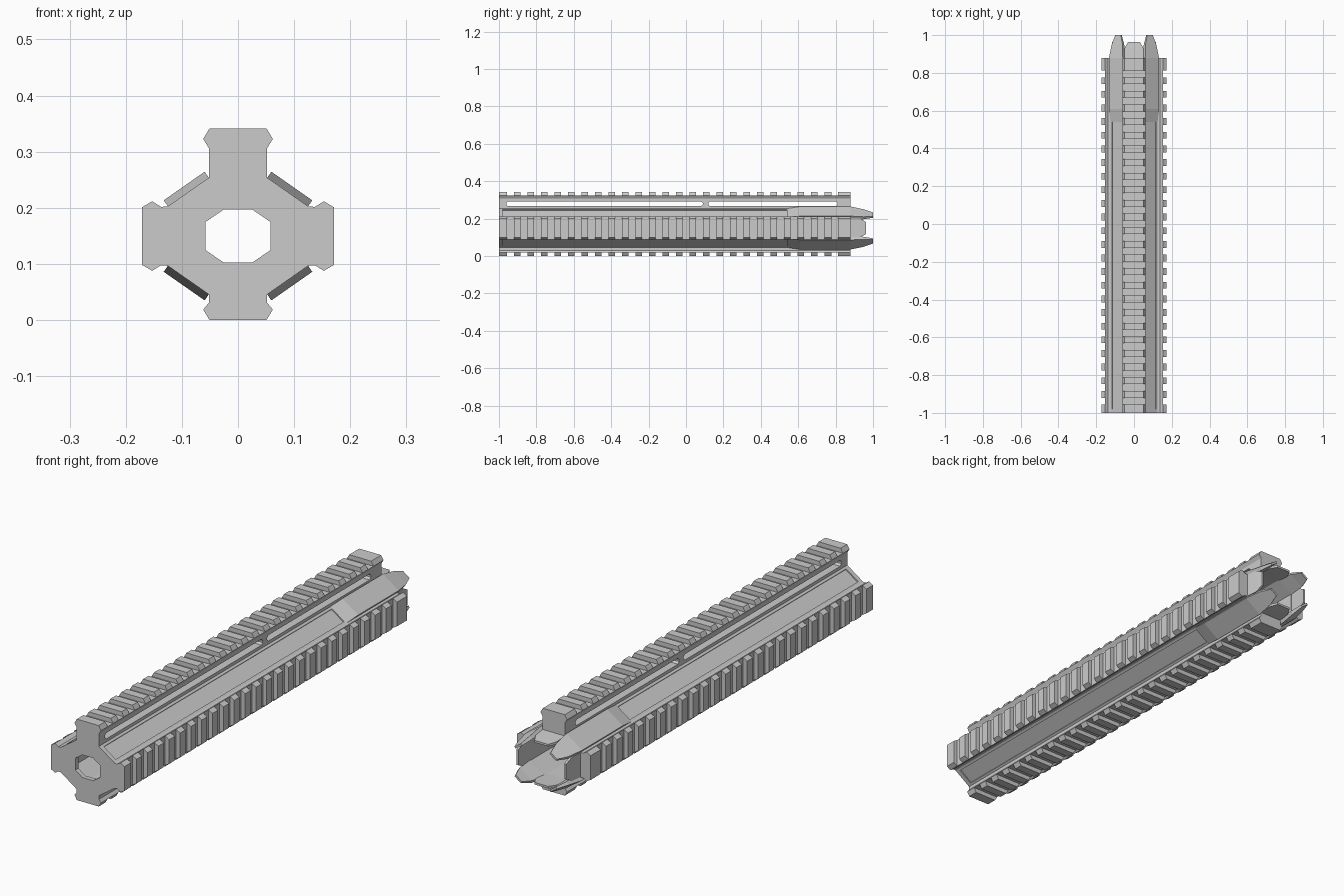
import bpy, bmesh
from mathutils import Vector

if "Cube" in bpy.data.objects:
    bpy.data.objects.remove(bpy.data.objects["Cube"])

CZ = 0.151          # tube axis height
REAR = 0.88         # end of the rails


def loft(name, rings):
    """Closed solid from a list of equal-length point rings."""
    bm = bmesh.new()
    loops = [[bm.verts.new(p) for p in r] for r in rings]
    n = len(loops[0])
    for a, b in zip(loops, loops[1:]):
        for i in range(n):
            j = (i + 1) % n
            bm.faces.new((a[i], a[j], b[j], b[i]))
    bm.faces.new(loops[0][::-1])
    bm.faces.new(loops[-1])
    bmesh.ops.recalc_face_normals(bm, faces=bm.faces)
    me = bpy.data.meshes.new(name)
    bm.to_mesh(me)
    bm.free()
    ob = bpy.data.objects.new(name, me)
    bpy.context.collection.objects.link(ob)
    return ob


def prism(name, pts, y0, y1):
    return loft(name, [[(x, y, z) for x, z in pts] for y in (y0, y1)])


def octagon(x1, x2, z1, z2):
    q = [(x1, z2), (x2, z1), (x2, -z1), (x1, -z2)]
    return [(x, CZ + z) for x, z in q + [(-x, -z) for x, z in q]]


def local_ring(c, n, y, pts):
    """Points (across, outward) in a face frame with centre c and normal n."""
    u = Vector((n.y, -n.x))
    out = []
    for a, o in pts:
        p = c + u * a + n * o
        out.append((p.x, y, p.y))
    return out


# Body: octagonal tube with four dovetail rail bases
right = [(0.062, 0.324), (0.052, 0.308), (0.052, 0.255), (0.125, 0.204),
         (0.137, 0.203), (0.153, 0.213), (0.153, 0.089), (0.137, 0.099),
         (0.125, 0.098), (0.052, 0.047), (0.052, 0.032), (0.062, 0.020)]
body = prism("handguard_body", right + [(-x, z) for x, z in reversed(right)], -1, REAR)

# Cutters: bore, front opening, riser slots, panel recesses
cutters = [prism("bore_cutter", octagon(0.045, 0.110, 0.045, 0.090), -0.98, 1.1),
           prism("opening_cutter", octagon(0.025, 0.058, 0.025, 0.0475), -1.1, -0.9)]
for y0, y1 in ((-0.96, 0.09), (0.12, 0.81)):
    c = 0.008
    prof = [(y0, 0.268 + c), (y0 + c, 0.268), (y1 - c, 0.268), (y1, 0.268 + c),
            (y1, 0.293 - c), (y1 - c, 0.293), (y0 + c, 0.293), (y0, 0.293 - c)]
    cutters.append(loft("slot_cutter", [[(x, y, z) for y, z in prof] for x in (-0.2, 0.2)]))

diagonals = []
for sx in (-1, 1):
    for sz in (-1, 1):
        n = Vector((0.051 * sx, 0.073 * sz)).normalized()
        diagonals.append((Vector((0.0885 * sx, CZ + 0.0785 * sz)), n))
for c, n in diagonals:
    sq = [(-0.034, -0.005), (0.034, -0.005), (0.034, 0.008), (-0.034, 0.008)]
    cutters.append(loft("recess_cutter", [local_ring(c, n, y, sq) for y in (-0.98, 0.54)]))

for cut in cutters:
    cut.hide_render = True
    m = body.modifiers.new("cut", 'BOOLEAN')
    m.operation = 'DIFFERENCE'
    m.solver = 'EXACT'
    m.object = cut
deps = bpy.context.evaluated_depsgraph_get()
mesh = bpy.data.meshes.new_from_object(body.evaluated_get(deps))
body.modifiers.clear()
body.data = mesh
for cut in cutters:
    bpy.data.objects.remove(cut)


# Rear petals around the tube end
def petal(name, c, n, stations):
    loft(name, [local_ring(c, n, y, [(-h, lo), (h, lo), (h, hi), (-h, hi)])
                for y, h, hi, lo in stations])


for c, n in diagonals:
    petal("corner_panel", c, n, [
        (0.54, 0.0445, 0.0, -0.012), (0.61, 0.0445, 0.013, -0.012),
        (REAR, 0.0445, 0.013, -0.0155), (0.95, 0.035, 0.002, -0.014),
        (1.0, 0.018, -0.007, -0.016)])
short = [(REAR - 0.02, 0.052, 0, -0.0145), (0.93, 0.050, -0.007, -0.018),
         (0.963, 0.032, -0.011, -0.020)]
axes = [Vector((0, 1)), Vector((0, -1)), Vector((1, 0)), Vector((-1, 0))]
for n in axes:
    r = 0.104 if n.y else 0.127
    petal("rear_petal", Vector((0, CZ)) + n * r, n, short)

# Rail teeth
spans = [(-1, -0.956)]
spans += [(-0.92 + 0.0722 * k, -0.884 + 0.0722 * k) for k in range(24)]
spans += [(0.813, REAR)]
bases = {"top": (axes[0], 0.324 - CZ), "bottom": (axes[1], CZ - 0.020),
         "right": (axes[2], 0.153), "left": (axes[3], 0.153)}
trap = [(-0.062, 0), (0.062, 0), (0.051, 0.0185), (-0.051, 0.0185)]
for side, (n, r) in bases.items():
    c = Vector((0, CZ)) + n * r
    for y0, y1 in spans:
        loft(side + "_rail_tooth", [local_ring(c, n, y, trap) for y in (y0, y1)])

# Settle the bottom teeth exactly on the ground
low = min(v.co.z for o in bpy.data.objects for v in o.data.vertices)
for o in bpy.data.objects:
    o.location.z -= low
